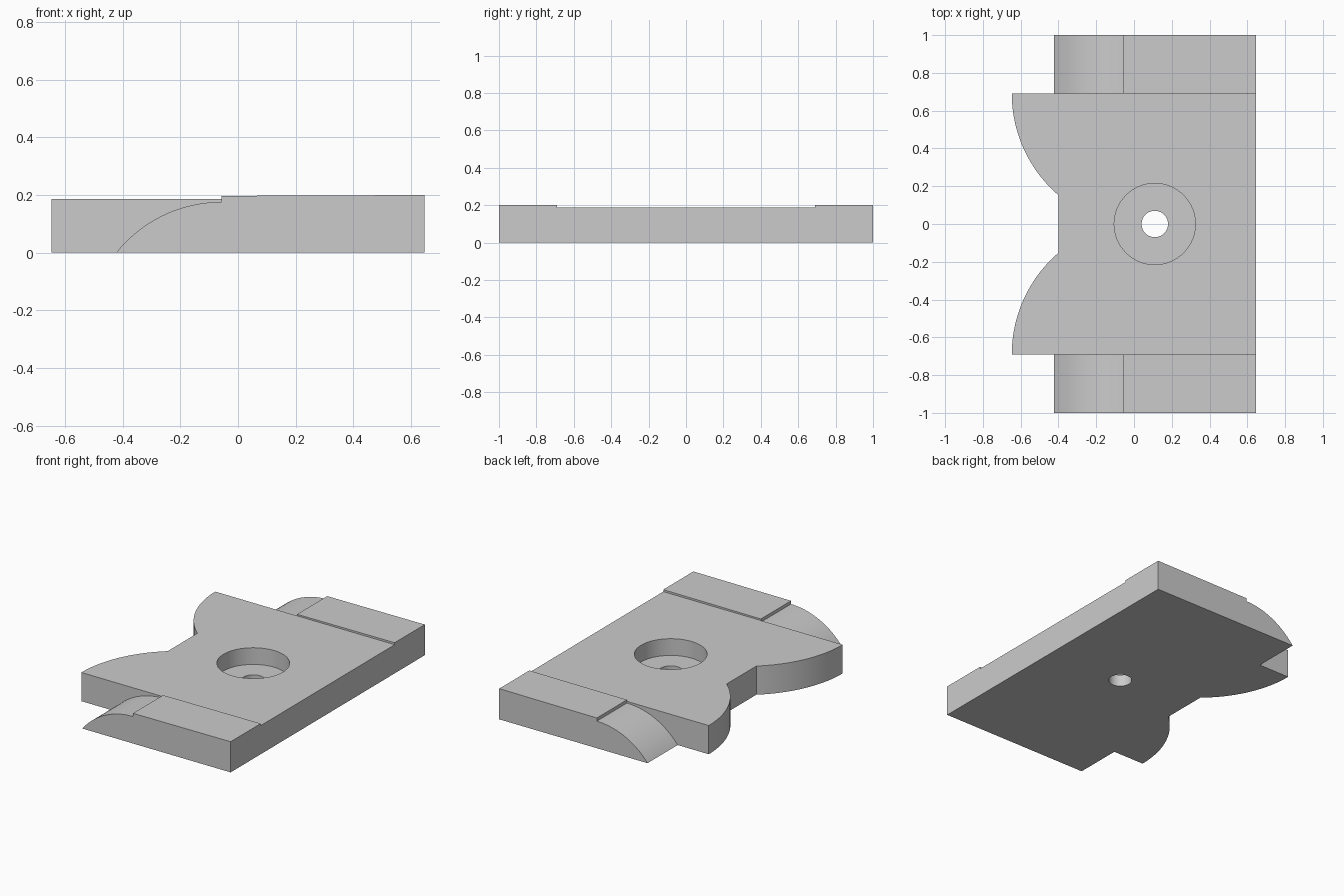
import bpy, bmesh, math
from mathutils import Vector

cube = bpy.data.objects.get("Cube")
if cube:
    bpy.data.objects.remove(cube, do_unlink=True)

grey = bpy.data.materials.new("light grey")
grey.use_nodes = True
COLOR = (0.6, 0.6, 0.6, 1)
grey.diffuse_color = COLOR
grey.node_tree.nodes["Principled BSDF"].inputs["Base Color"].default_value = COLOR


def arc(cx, cy, r, start, end, n=32):
    """Points on a circle between two angles in radians."""
    steps = [start + (end - start) * i / n for i in range(n + 1)]
    return [(cx + r * math.cos(a), cy + r * math.sin(a)) for a in steps]


def prism(name, outline, place, sweep):
    """Extrude a closed 2D outline, mapped to 3D by place, along sweep."""
    bm = bmesh.new()
    face = bm.faces.new([bm.verts.new(place(u, v)) for u, v in outline])
    new = bmesh.ops.extrude_face_region(bm, geom=[face])["geom"]
    moved = [g for g in new if isinstance(g, bmesh.types.BMVert)]
    bmesh.ops.translate(bm, verts=moved, vec=Vector(sweep))
    bmesh.ops.recalc_face_normals(bm, faces=bm.faces)
    mesh = bpy.data.meshes.new(name)
    bm.to_mesh(mesh)
    bm.free()
    mesh.materials.append(grey)
    obj = bpy.data.objects.new(name, mesh)
    bpy.context.collection.objects.link(obj)
    return obj


def smooth(obj):
    bpy.ops.object.select_all(action="DESELECT")
    obj.select_set(True)
    bpy.context.view_layer.objects.active = obj
    bpy.ops.object.shade_smooth_by_angle(angle=math.radians(30))


LEFT, RIGHT = 0.647, -0.647
PLATE_Y, PLATE_TOP = 0.69, 0.187
HOLE_X, FLOOR = 0.11, 0.078

# Central plate with two rounded lobes and a notch between them
radius, notch_x = 0.708, -0.4
lobe_x = RIGHT + radius
sweep = math.acos((lobe_x - notch_x) / radius)
lobe = arc(lobe_x, PLATE_Y, radius, math.pi, math.pi + sweep)
outline = [(LEFT, PLATE_Y)] + lobe
outline += [(x, -y) for x, y in reversed(outline)]
plate = prism("central_plate", outline, lambda u, v: (u, v, 0), (0, 0, PLATE_TOP))

# Counterbored mounting hole
for name, r, bottom in (("counterbore", 0.215, FLOOR), ("through_hole", 0.07, -0.1)):
    circle = arc(HOLE_X, 0, r, 0, math.tau, 64)[:-1]
    cutter = prism(name + "_cutter", circle,
                   lambda u, v: (u, v, bottom), (0, 0, 0.4))
    mod = plate.modifiers.new(name, "BOOLEAN")
    mod.operation = "DIFFERENCE"
    mod.solver = "EXACT"
    mod.object = cutter
    bpy.ops.object.select_all(action="DESELECT")
    plate.select_set(True)
    bpy.context.view_layer.objects.active = plate
    bpy.ops.object.modifier_apply(modifier=name)
    bpy.data.objects.remove(cutter, do_unlink=True)
smooth(plate)

# Raised end blocks with a curved nose and a small step
step_x, nose_top, nose_r = -0.057, 0.176, 0.468
centre_z = nose_top - nose_r
toe = math.pi - math.asin(-centre_z / nose_r)
profile = [(LEFT, 0)] + arc(step_x, centre_z, nose_r, toe, math.pi / 2)
profile += [(step_x, 0.197), (LEFT, 0.2)]
for name, y in (("front_end_block", -1), ("back_end_block", PLATE_Y)):
    smooth(prism(name, profile, lambda u, v: (u, y, v), (0, 1 - PLATE_Y, 0)))
